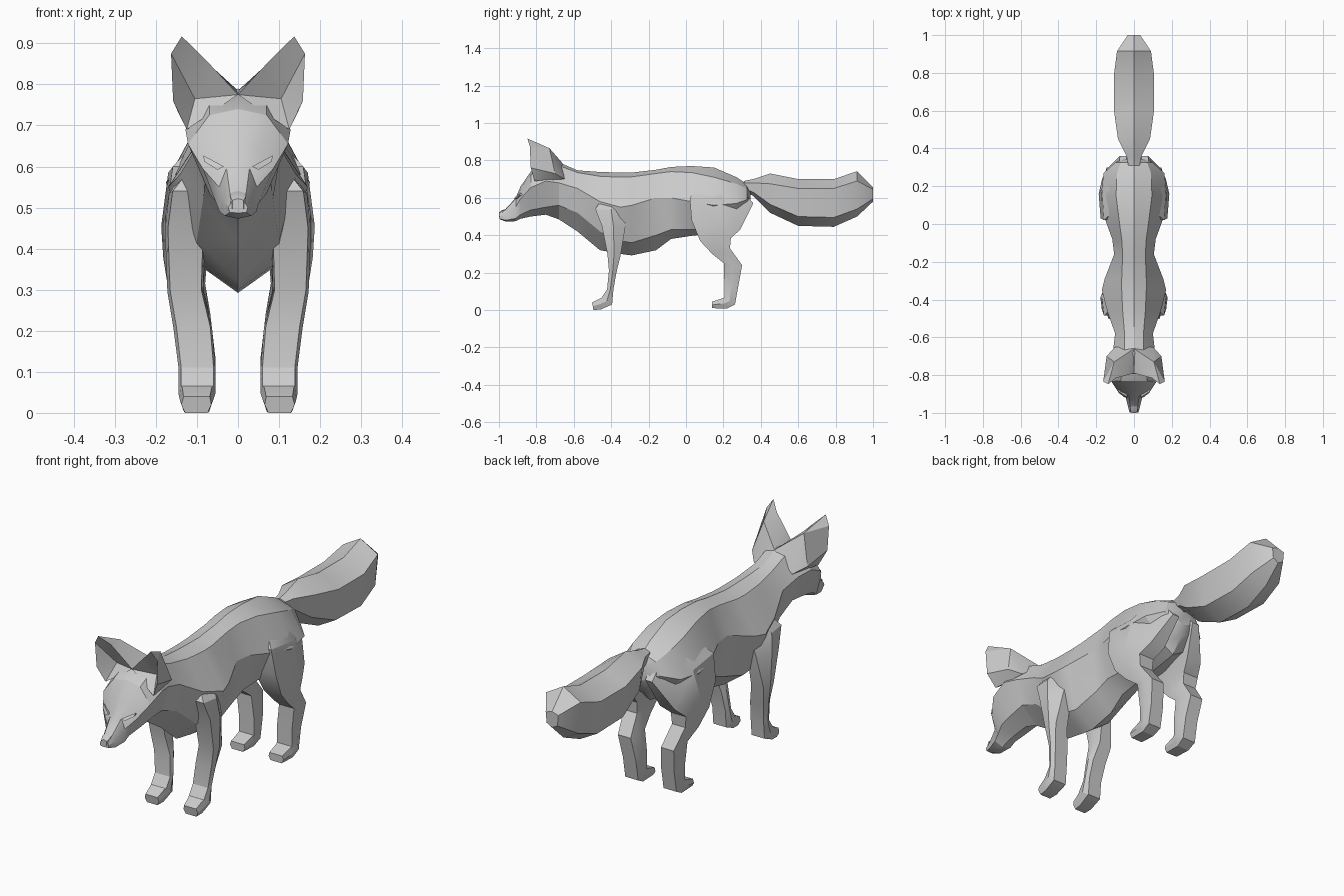
import bpy, bmesh


def make(name, verts, faces, mirror=False):
    me = bpy.data.meshes.new(name)
    me.from_pydata(verts, [], faces)
    bm = bmesh.new()
    bm.from_mesh(me)
    bmesh.ops.remove_doubles(bm, verts=bm.verts, dist=0.0005)
    bmesh.ops.recalc_face_normals(bm, faces=bm.faces)
    bm.to_mesh(me)
    bm.free()
    ob = bpy.data.objects.new(name, me)
    bpy.context.collection.objects.link(ob)
    if mirror:
        ob.modifiers.new("mirror", "MIRROR").use_mirror_merge = False
    bpy.ops.object.select_all(action='DESELECT')
    ob.select_set(True)
    bpy.context.view_layer.objects.active = ob
    bpy.ops.object.shade_smooth_by_angle(angle=0.45)
    return ob


def loft(name, rings, mirror=False):
    n = len(rings[0])
    verts = [p for r in rings for p in r]
    faces = [(i * n + j, i * n + (j + 1) % n, (i + 1) * n + (j + 1) % n, (i + 1) * n + j)
             for i in range(len(rings) - 1) for j in range(n)]
    faces += [tuple(range(n)), tuple(range(len(verts) - n, len(verts)))]
    return make(name, verts, faces, mirror)


def full(half):
    """Close a half section (top centre to bottom centre) across x = 0."""
    return half + [(-x, y, z) for x, y, z in half[-2:0:-1]]


def body_ring(y, zt, wt, zu, w, zm, wl, zl, zb):
    return full([(0, y, zt), (wt, y, zu), (w, y, zm), (wl, y, zl), (0, y, zb)])


def leg_ring(yf, zf, yb, zb, xi, xo, back=None):
    c, h = (xi + xo) / 2, (xo - xi) / 2
    ym, zm = (yf + yb) / 2, (zf + zb) / 2
    return [(c - .9 * h, yf, zf), (c + .85 * h, yf, zf), (xo, ym, zm),
            (back or c + .75 * h, yb, zb), (c - .75 * h, yb, zb), (xi, ym, zm)]


# Head: nose to nape
neck = (-.68, .79, .05, .772, .112, .68, .08, .56, .485)
head = [
    (-.998, .512, .018, .51, .024, .50, .02, .488, .487),
    (-.965, .540, .020, .537, .032, .51, .032, .48, .473),
    (-.91, .600, .028, .596, .046, .55, .045, .49, .475),
    (-.885, .660, .050, .645, .086, .595, .05, .51, .488),
    (-.83, .740, .070, .725, .122, .655, .07, .535, .50),
    (-.75, .780, .070, .765, .128, .69, .075, .55, .51),
    neck]
loft("head", [body_ring(*s) for s in head])

# Torso: nape to rump, bulging over shoulders and hips
torso = [
    neck,
    (-.58, .747, .05, .735, .10, .65, .085, .52, .42),
    (-.46, .738, .06, .715, .142, .58, .10, .42, .32),
    (-.35, .735, .065, .71, .17, .55, .10, .37, .30),
    (-.29, .735, .065, .712, .155, .56, .095, .36, .292),
    (-.16, .750, .06, .73, .105, .60, .085, .40, .32),
    (-.08, .765, .065, .74, .115, .60, .085, .43, .38),
    (.03, .770, .08, .735, .155, .58, .08, .43, .397),
    (.15, .762, .095, .71, .176, .56, .08, .43, .41),
    (.27, .710, .09, .675, .16, .57, .07, .47, .43),
    (.325, .675, .07, .65, .10, .59, .05, .53, .50),
    (.345, .640, .03, .62, .05, .59, .03, .56, .55)]
loft("torso", [body_ring(*s) for s in torso])

# Tail: y, top, edge height, half width, lower edge height, bottom
tail = [
    (.31, .69, .68, .03, .65, .635),
    (.36, .70, .68, .04, .63, .61),
    (.45, .73, .675, .085, .565, .52),
    (.60, .70, .65, .106, .50, .45),
    (.79, .70, .65, .106, .495, .445),
    (.915, .742, .69, .09, .54, .50),
    (1.0, .655, .645, .033, .595, .58)]
loft("tail", [full([(0, y, t), (w, y, e), (w * .85, y, l), (0, y, b)])
              for y, t, e, w, l, b in tail])

# Legs: front y z, back y z, inner x, outer x (, outer x at the back)
front_leg = [
    (-.43, .62, -.35, .62, .04, .10),
    (-.485, .54, -.315, .53, .05, .168, .12),
    (-.45, .45, -.325, .44, .08, .178, .14),
    (-.42, .30, -.35, .29, .085, .172),
    (-.412, .21, -.372, .20, .063, .157),
    (-.422, .11, -.388, .11, .055, .145),
    (-.452, .065, -.395, .03, .055, .145),
    (-.46, .062, -.455, .003, .06, .142),
    (-.502, .04, -.495, .0, .065, .138)]
loft("front_leg", [leg_ring(*s) for s in front_leg], True)

hind_leg = [
    (.08, .67, .28, .67, .03, .10, .08),
    (.02, .60, .36, .57, .02, .170, .075),
    (.03, .48, .29, .43, .05, .187, .145),
    (.075, .37, .24, .385, .075, .182),
    (.14, .30, .235, .33, .08, .172),
    (.203, .25, .30, .24, .068, .157),
    (.205, .14, .28, .13, .055, .145),
    (.205, .066, .262, .03, .055, .145),
    (.195, .063, .22, .008, .06, .142),
    (.14, .045, .14, .01, .062, .14)]
loft("hind_leg", [leg_ring(*s) for s in hind_leg], True)

# Ears: hollow front cup and angular back shell
rim = [(.137, -.848, .917), (.163, -.835, .875), (.158, -.83, .76), (.125, -.81, .69),
       (0, -.79, .775), (.055, -.805, .835), (.095, -.815, .876)]
extra = [(.105, -.755, .765), (.105, -.73, .865), (.145, -.70, .73),
         (0, -.66, .785), (.10, -.65, .70)]
make("ear", rim + extra,
     [(i, (i + 1) % 7, 7) for i in range(7)] +
     [(0, 1, 8), (1, 2, 9, 8), (2, 3, 9), (6, 0, 8), (5, 6, 8), (5, 8, 10), (4, 5, 10),
      (8, 9, 11), (8, 11, 10), (3, 9, 11)], True)

# Brow wedges over the eyes
make("eye", [(.034, -.918, .60), (.085, -.885, .627), (.082, -.893, .612), (.05, -.918, .592),
             (.045, -.88, .60), (.08, -.87, .615)],
     [(0, 1, 2, 3), (0, 4, 5, 1), (3, 2, 5, 4), (0, 3, 4), (1, 5, 2)], True)

# Nose pad
loft("nose", [full([(0, y, t), (w, y, t - .004), (w, y, b), (0, y, b)])
              for y, t, b, w in [(-1.0, .522, .497, .014), (-.985, .533, .50, .02),
                                 (-.96, .542, .51, .016)]])
